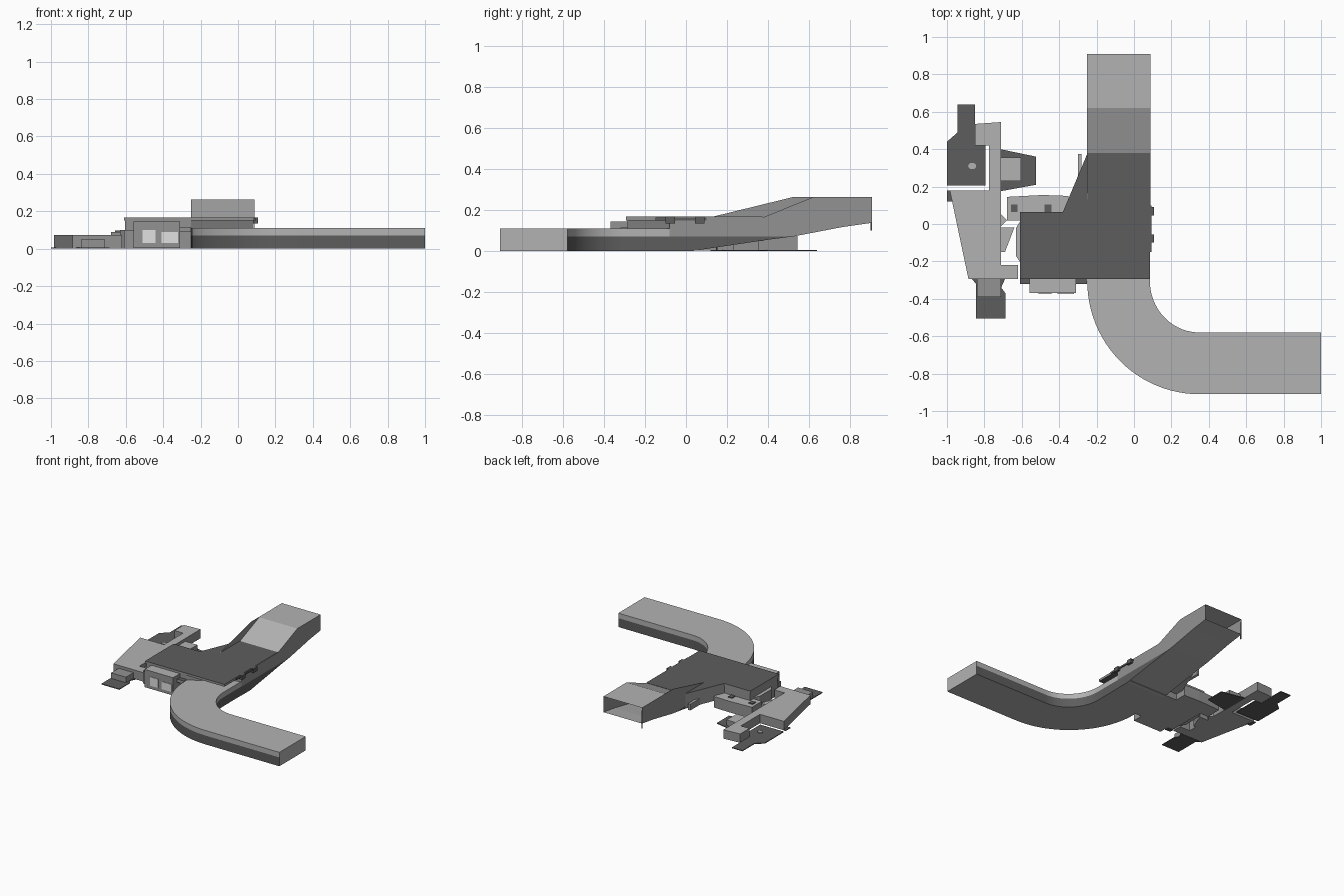
import bpy, bmesh, math
from mathutils import Vector

if "Cube" in bpy.data.objects:
    bpy.data.objects.remove(bpy.data.objects["Cube"])


def material(name, v):
    m = bpy.data.materials.new(name)
    m.diffuse_color = (v, v, v, 1)
    m.use_nodes = True
    m.node_tree.nodes["Principled BSDF"].inputs["Base Color"].default_value = m.diffuse_color
    return m


LIGHT = material("light grey", 0.45)
MID = material("mid grey", 0.29)
DARK = material("dark grey", 0.11)
PALE = material("pale grey", 0.75)


def finish(name, bm, mats, rule):
    bmesh.ops.recalc_face_normals(bm, faces=bm.faces)
    bm.normal_update()
    for f in bm.faces:
        f.material_index = rule(f)
    me = bpy.data.meshes.new(name)
    bm.to_mesh(me)
    bm.free()
    for m in mats:
        me.materials.append(m)
    ob = bpy.data.objects.new(name, me)
    bpy.context.collection.objects.link(ob)
    return ob


def extruded(points, offset):
    bm = bmesh.new()
    f = bm.faces.new([bm.verts.new(p) for p in points])
    new = bmesh.ops.extrude_face_region(bm, geom=[f])["geom"]
    bmesh.ops.translate(bm, vec=Vector(offset), verts=[v for v in new if isinstance(v, bmesh.types.BMVert)])
    bmesh.ops.recalc_face_normals(bm, faces=bm.faces)
    return bm


def prism(name, pts, z0, z1, top=LIGHT, side=MID):
    bm = extruded([(x, y, z0) for x, y in pts], (0, 0, z1 - z0))
    return finish(name, bm, [top, side], lambda f: 0 if abs(f.normal.z) > 0.5 else 1)


def box(name, x0, x1, y0, y1, z0, z1, top=LIGHT, side=MID):
    return prism(name, [(x0, y0), (x1, y0), (x1, y1), (x0, y1)], z0, z1, top, side)


def cut_level(bm, z):
    bmesh.ops.bisect_plane(bm, geom=bm.verts[:] + bm.edges[:] + bm.faces[:],
                           plane_co=(0, 0, z), plane_no=(0, 0, 1))


BAND = 0.07

# Curved hall with a dark lower band
N = 24
arc = lambda rx, ry: [(0.35 - rx * math.cos(a), -0.305 - ry * math.sin(a))
                      for a in [math.pi / 2 * i / N for i in range(N + 1)]]
outline = ([(-0.25, -0.06)] + arc(0.6, 0.605) + [(1, -0.91), (1, -0.58)]
           + arc(0.265, 0.275)[::-1] + [(0.085, -0.06)])
bm = extruded([(x, y, 0) for x, y in outline], (0, 0, 0.11))
cut_level(bm, BAND)


def hall_rule(f):
    if abs(f.normal.z) > 0.5 or f.normal.x > 0.999 and f.calc_center_median().x > 0.9:
        return 0
    return 1 if f.calc_center_median().z < BAND else 0


hall = finish("curved_hall", bm, [LIGHT, DARK], hall_rule)
bpy.context.view_layer.objects.active = hall
hall.select_set(True)
bpy.ops.object.shade_smooth_by_angle(angle=math.radians(30))
hall.select_set(False)

# Rising north hall, open at its end
profile = [(-0.08, 0), (0.03, 0), (0.4, 0.055), (0.53, 0.072), (0.77, 0.118), (0.91, 0.138),
           (0.91, 0.263), (0.62, 0.263), (0.38, 0.166), (-0.08, 0.166)]
bm = extruded([(-0.252, y, z) for y, z in profile], (0.339, 0, 0))
cut_level(bm, BAND)
bmesh.ops.delete(bm, geom=[f for f in bm.faces if f.normal.y > 0.99], context='FACES')


def north_rule(f):
    c = f.calc_center_median()
    if abs(f.normal.x) > 0.5:
        return 1 if c.z < BAND else 2
    return 1 if f.normal.z > 0.5 and c.y < 0.38 else 0


finish("north_hall", bm, [LIGHT, DARK, MID], north_rule)

# West wall rising beside the sloping roof, and post at the open end
bm = extruded([(-0.252, y, z) for y, z in [(0.12, 0.165), (0.38, 0.165), (0.62, 0.263), (0.52, 0.263)]],
              (0.004, 0, 0))
finish("side_parapet", bm, [MID], lambda f: 0)
box("end_post", -0.252, -0.246, 0.902, 0.91, 0.1, 0.24, DARK, DARK)

# Central block with dark roof slab
prism("central_block", [(-0.605, -0.285), (-0.25, -0.285), (0.08, -0.08), (0.08, 0.06), (-0.605, 0.06)],
      0.002, 0.15)
prism("roof_slab", [(-0.61, -0.293), (0.086, -0.293), (0.086, 0.1), (0.086, 0.375), (-0.25, 0.375),
                    (-0.38, 0.065), (-0.61, 0.065)], 0.15, 0.168, DARK, MID)
prism("corner_wedge", [(-0.38, 0.06), (-0.25, 0.06), (-0.25, 0.37)], 0.05, 0.15)

# Front annex with pale windows
box("front_annex", -0.56, -0.31, -0.37, -0.285, 0.004, 0.145)
for i, (x0, x1, z1) in enumerate([(-0.51, -0.44, 0.1), (-0.41, -0.32, 0.09)]):
    box(f"front_window_{i}", x0, x1, -0.374, -0.369, 0.03, z1, PALE, PALE)
box("front_ledge_west", -0.61, -0.56, -0.32, -0.285, 0, 0.1, DARK)
box("front_ledge_east", -0.31, -0.25, -0.32, -0.285, 0.09, 0.115, DARK)
prism("west_bay", [(-0.605, -0.21), (-0.605, 0.02), (-0.63, -0.02), (-0.632, -0.17)], 0, 0.1)

# Small fittings on the east edge and beside the north hall
for i, y in enumerate((-0.1, 0.045)):
    box(f"east_bracket_{i}", 0.08, 0.106, y, y + 0.045, 0.135, 0.168, DARK, DARK)
box("east_rail", 0.08, 0.094, -0.15, 0.1, 0.15, 0.164, DARK, DARK)
box("thin_fin", -0.3, -0.28, 0.2, 0.375, 0.05, 0.1)

# Link building behind the central block
prism("link_building", [(-0.68, 0.02), (-0.35, 0.02), (-0.35, 0.15), (-0.49, 0.155), (-0.68, 0.145)], 0.002, 0.09)
for i, x in enumerate((-0.64, -0.46)):
    box(f"roof_vent_{i}", x - 0.018, x + 0.018, 0.065, 0.105, 0.088, 0.096, DARK, DARK)

# West building
prism("west_building", [(-0.985, 0.18), (-0.885, -0.295), (-0.62, -0.295), (-0.62, -0.22), (-0.71, -0.22),
                        (-0.71, 0.545), (-0.85, 0.535), (-0.85, 0.42), (-0.775, 0.42), (-0.775, 0.18)],
      0.002, 0.073)
for name, pts in {
        "bay_lower": [(-0.71, -0.02), (-0.64, -0.02), (-0.69, -0.15), (-0.71, -0.15)],
        "bay_upper": [(-0.71, -0.01), (-0.68, 0.02), (-0.71, 0.05)],
        "east_porch": [(-0.71, 0.23), (-0.605, 0.23), (-0.605, 0.355), (-0.71, 0.355)],
        "south_porch": [(-0.84, -0.39), (-0.71, -0.39), (-0.71, -0.29), (-0.84, -0.29)]}.items():
    prism(name, pts, 0.002, 0.05, MID if name == "south_porch" else LIGHT)

# Dark ground plates around the west building
for name, pts in {
        "yard_plate": [(-1, 0.205), (-0.795, 0.205), (-0.795, 0.42), (-0.85, 0.42), (-0.85, 0.64),
                       (-0.943, 0.64), (-0.943, 0.49), (-1, 0.44)],
        "west_step": [(-1, 0.12), (-0.96, 0.12), (-0.98, 0.18), (-1, 0.18)],
        "south_plate": [(-0.845, -0.505), (-0.688, -0.505), (-0.688, -0.37), (-0.71, -0.34),
                        (-0.688, -0.29), (-0.87, -0.29), (-0.845, -0.32)],
        "east_plate": [(-0.715, 0.175), (-0.523, 0.21), (-0.523, 0.36), (-0.715, 0.4)]}.items():
    prism(name, pts, 0, 0.006, DARK, DARK)
disc = [(-0.865 + 0.022 * math.cos(a), 0.31 + 0.017 * math.sin(a))
        for a in [math.tau * i / 12 for i in range(12)]]
prism("yard_disc", disc, 0.005, 0.012)
